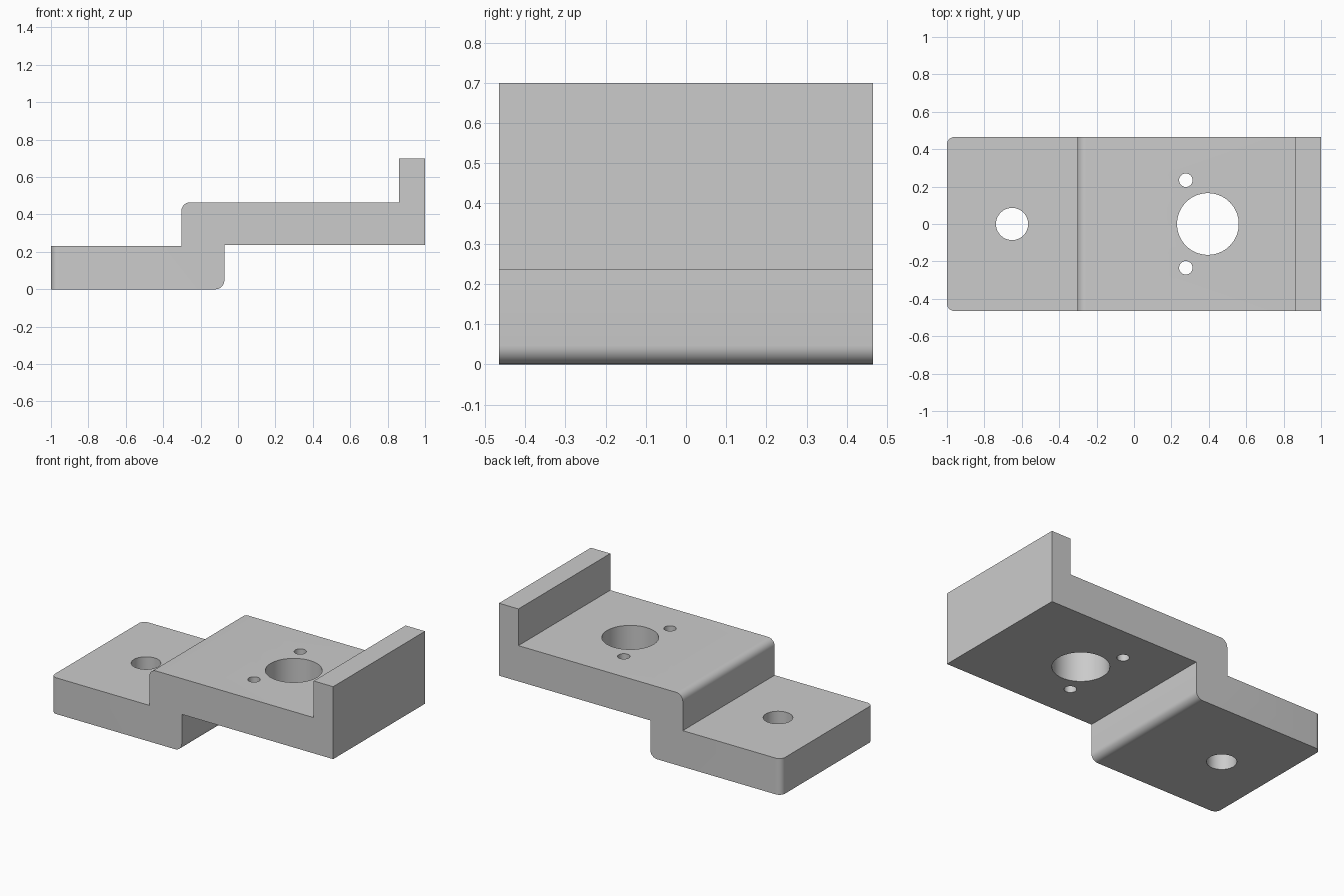
import bpy
import bmesh
import math
from mathutils import Matrix

default = bpy.data.objects.get("Cube")
if default:
    bpy.data.objects.remove(default, do_unlink=True)

HALF_WIDTH = 0.465
LOW_TOP, DECK_BASE, DECK_TOP, LIP_TOP = 0.232, 0.236, 0.465, 0.70
STEP_LEFT, STEP_RIGHT, LIP_LEFT = -0.303, -0.073, 0.862

# Plain metal material
metal = bpy.data.materials.new("grey metal")
metal.use_nodes = True
grey = (0.6, 0.6, 0.6, 1)
metal.diffuse_color = grey
metal.node_tree.nodes["Principled BSDF"].inputs["Base Color"].default_value = grey


def make_object(name, bm):
    bmesh.ops.recalc_face_normals(bm, faces=bm.faces)
    mesh = bpy.data.meshes.new(name)
    bm.to_mesh(mesh)
    bm.free()
    mesh.materials.append(metal)
    obj = bpy.data.objects.new(name, mesh)
    bpy.context.collection.objects.link(obj)
    return obj


def round_edges(bm, test, radius):
    edges = [e for e in bm.edges if test(*[v.co for v in e.verts])]
    bmesh.ops.bevel(bm, geom=edges, offset=radius, segments=8,
                    profile=0.5, affect='EDGES')


# Stepped side profile extruded across the width
profile = [(-1, 0), (STEP_RIGHT, 0), (STEP_RIGHT, DECK_BASE), (1, DECK_BASE),
           (1, LIP_TOP), (LIP_LEFT, LIP_TOP), (LIP_LEFT, DECK_TOP),
           (STEP_LEFT, DECK_TOP), (STEP_LEFT, LOW_TOP), (-1, LOW_TOP)]
bm = bmesh.new()
side = bm.faces.new([bm.verts.new((x, -HALF_WIDTH, z)) for x, z in profile])
extruded = bmesh.ops.extrude_face_region(bm, geom=[side])["geom"]
bmesh.ops.translate(bm, vec=(0, 2 * HALF_WIDTH, 0),
                    verts=[g for g in extruded if isinstance(g, bmesh.types.BMVert)])
bmesh.ops.recalc_face_normals(bm, faces=bm.faces)


def near(co, x, z):
    return abs(co.x - x) < 1e-4 and abs(co.z - z) < 1e-4


# Outer step corners, then the upright corners of the low end
round_edges(bm, lambda a, b: any(near(a, x, z) and near(b, x, z) for x, z in
            ((STEP_LEFT, DECK_TOP), (STEP_RIGHT, 0))), 0.047)
round_edges(bm, lambda a, b: a.x < -0.999 and b.x < -0.999
            and abs(a.y - b.y) < 1e-4, 0.04)
bracket = make_object("stepped_bracket", bm)

# Mounting hole, large bore and two pin holes
holes = [(-0.652, 0, 0.086), (0.395, 0, 0.165),
         (0.277, 0.234, 0.036), (0.277, -0.234, 0.036)]
bm = bmesh.new()
for x, y, radius in holes:
    bmesh.ops.create_cone(bm, cap_ends=True, segments=64, radius1=radius,
                          radius2=radius, depth=2, matrix=Matrix.Translation((x, y, 0.3)))
cutter = make_object("hole_cutter", bm)
cutter.hide_render = True

cut = bracket.modifiers.new("holes", 'BOOLEAN')
cut.operation = 'DIFFERENCE'
cut.solver = 'EXACT'
cut.object = cutter

# Apply the cut and smooth the rounded surfaces
bpy.ops.object.select_all(action='DESELECT')
bracket.select_set(True)
bpy.context.view_layer.objects.active = bracket
bpy.ops.object.modifier_apply(modifier=cut.name)
bpy.data.objects.remove(cutter, do_unlink=True)
bpy.ops.object.shade_smooth_by_angle(angle=math.radians(30))
